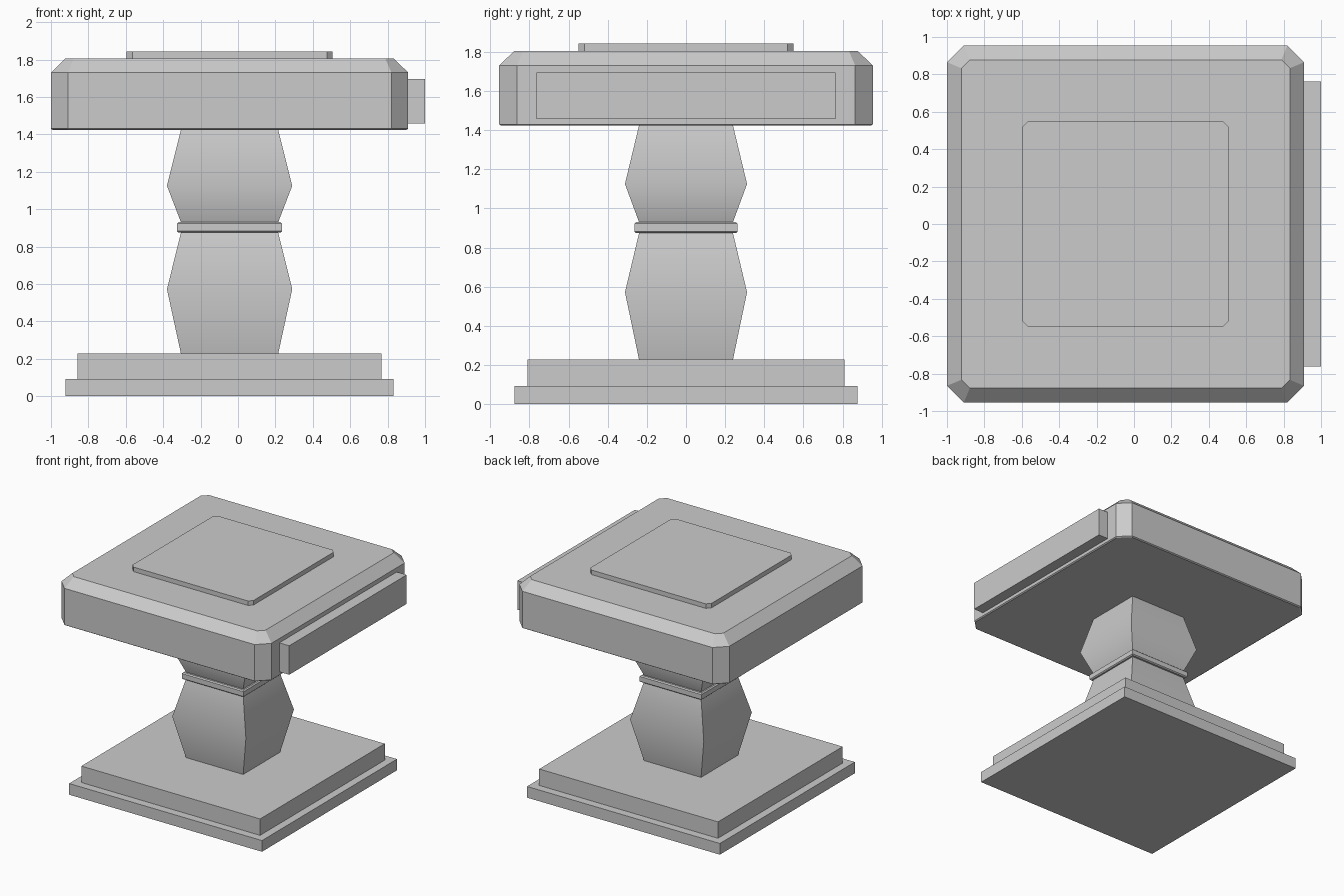
import bpy, bmesh, math

if "Cube" in bpy.data.objects:
    bpy.data.objects.remove(bpy.data.objects["Cube"])

CX = -0.045  # centre of the main body in x


def ring(hx, hy, z, cut=0.0):
    """Rectangle (or octagon when cut > 0) around the body axis."""
    pts = []
    for sx, sy in ((1, 1), (-1, 1), (-1, -1), (1, -1)):
        if cut:
            pair = [(sx * hx, sy * (hy - cut)), (sx * (hx - cut), sy * hy)]
            pts += pair if sx * sy > 0 else pair[::-1]
        else:
            pts.append((sx * hx, sy * hy))
    return [(CX + x, y, z) for x, y in pts]


def loft(name, rings, smooth=False):
    """Closed solid through a stack of rings."""
    bm = bmesh.new()
    loops = [[bm.verts.new(p) for p in r] for r in rings]
    n = len(loops[0])
    for a, b in zip(loops, loops[1:]):
        for i in range(n):
            j = (i + 1) % n
            bm.faces.new((a[i], a[j], b[j], b[i]))
    bm.faces.new(loops[0][::-1])
    bm.faces.new(loops[-1])
    bmesh.ops.recalc_face_normals(bm, faces=bm.faces)
    mesh = bpy.data.meshes.new(name)
    bm.to_mesh(mesh)
    bm.free()
    obj = bpy.data.objects.new(name, mesh)
    bpy.context.collection.objects.link(obj)
    if smooth:
        bpy.ops.object.select_all(action='DESELECT')
        obj.select_set(True)
        bpy.context.view_layer.objects.active = obj
        bpy.ops.object.shade_smooth_by_angle(angle=math.radians(45))
    return obj


# Stepped base
loft("base_plinth", [ring(0.877, 0.877, z) for z in (0, 0.092)])
loft("base_step", [ring(0.813, 0.81, z) for z in (0.092, 0.227)])

# Column: two bulging sections with a collar between them
loft("lower_column", [ring(0.26, 0.24, 0.227), ring(0.335, 0.312, 0.572),
                      ring(0.26, 0.24, 0.874)], smooth=True)
loft("upper_column", [ring(0.26, 0.24, 0.93), ring(0.335, 0.312, 1.125),
                      ring(0.26, 0.24, 1.425)], smooth=True)
loft("collar", [ring(0.272, 0.255, 0.874), ring(0.281, 0.264, 0.882),
                ring(0.281, 0.264, 0.922), ring(0.272, 0.255, 0.93)])

# Chamfered head block and the raised plate on it
loft("head_block", [ring(0.945, 0.945, 1.423, 0.085), ring(0.955, 0.955, 1.43, 0.09),
                    ring(0.955, 0.955, 1.73, 0.09), ring(0.878, 0.878, 1.805, 0.045)])
loft("top_plate", [ring(0.55, 0.55, z, 0.03) for z in (1.8, 1.842)])

# Panel on the right side of the head
bpy.ops.mesh.primitive_cube_add(size=1, location=(0.95, 0, 1.576))
panel = bpy.context.object
panel.name = "side_panel"
panel.scale = (0.1, 1.526, 0.238)
